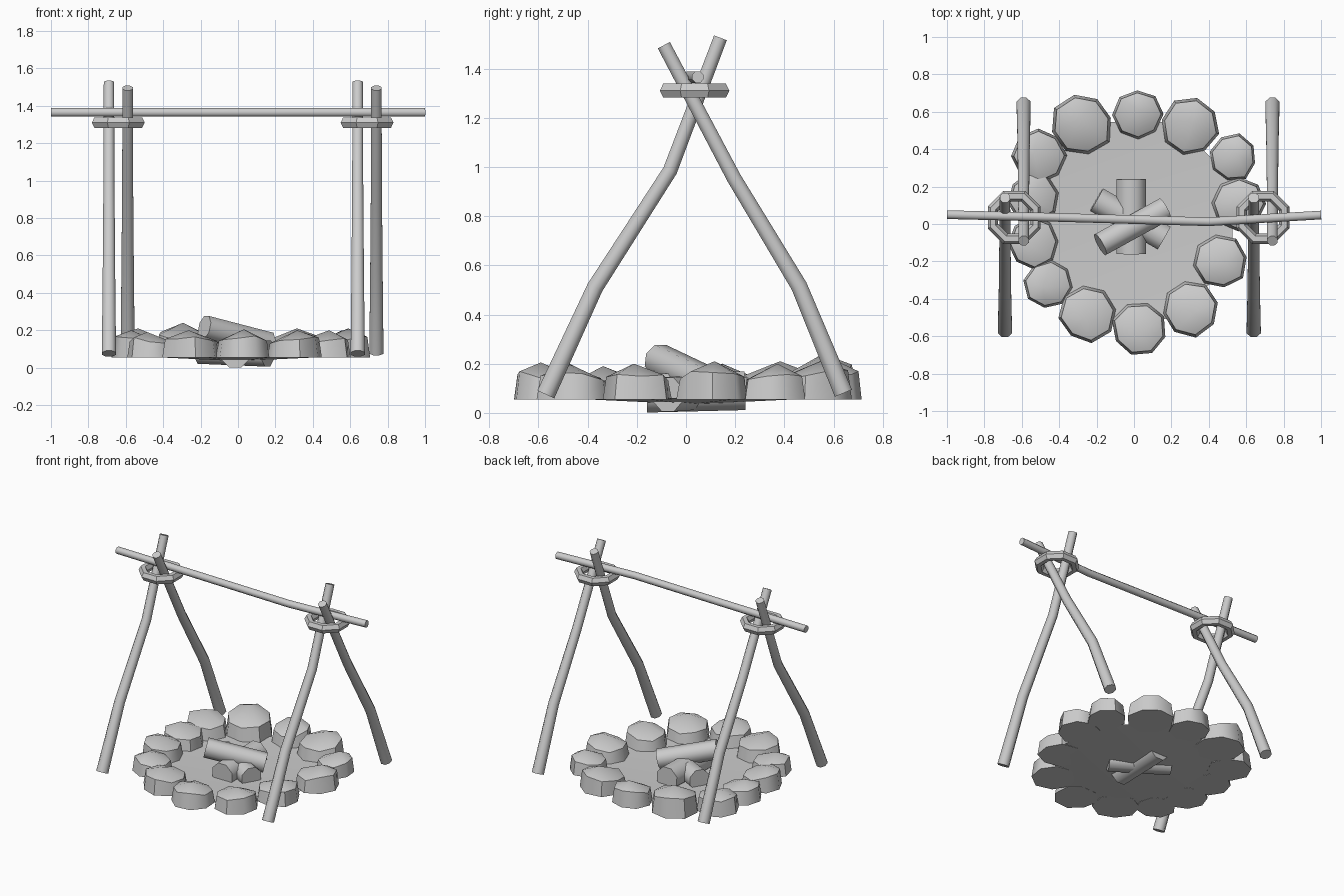
import bpy, bmesh, math, random
from mathutils import Vector

if "Cube" in bpy.data.objects:
    bpy.data.objects.remove(bpy.data.objects["Cube"])

random.seed(4)


def finish(name, bm, angle=40):
    bmesh.ops.recalc_face_normals(bm, faces=bm.faces)
    me = bpy.data.meshes.new(name)
    bm.to_mesh(me)
    bm.free()
    ob = bpy.data.objects.new(name, me)
    bpy.context.collection.objects.link(ob)
    bpy.ops.object.select_all(action='DESELECT')
    ob.select_set(True)
    bpy.context.view_layer.objects.active = ob
    bpy.ops.object.shade_smooth_by_angle(angle=math.radians(angle))
    return ob


def stick(name, points, radii, sides=8):
    """Capped tube following a path, one radius per point."""
    bm = bmesh.new()
    pts = [Vector(p) for p in points]
    rings = []
    for i, p in enumerate(pts):
        d = (pts[min(i + 1, len(pts) - 1)] - pts[max(i - 1, 0)]).normalized()
        ref = Vector((0, 0, 1)) if abs(d.z) < 0.6 else Vector((1, 0, 0))
        u = d.cross(ref).normalized()
        v = u.cross(d)
        rings.append([bm.verts.new(p + radii[i] * (math.cos(a) * u + math.sin(a) * v))
                      for a in (2 * math.pi * (k + 0.5) / sides for k in range(sides))])
    for a, b in zip(rings, rings[1:]):
        for k in range(sides):
            n = (k + 1) % sides
            bm.faces.new((a[k], a[n], b[n], b[k]))
    bm.faces.new(rings[0])
    bm.faces.new(rings[-1])
    return finish(name, bm, 50)


def rope_ring(name, centre, major, minor, seg=8, sides=6):
    bm = bmesh.new()
    c = Vector(centre)
    rings = []
    for i in range(seg):
        a = 2 * math.pi * (i + 0.5) / seg
        out = Vector((math.cos(a), math.sin(a), 0))
        rings.append([bm.verts.new(c + out * (major + minor * math.cos(t))
                                   + Vector((0, 0, minor * 1.1 * math.sin(t))))
                      for t in (2 * math.pi * k / sides for k in range(sides))])
    for i in range(seg):
        a, b = rings[i], rings[(i + 1) % seg]
        for k in range(sides):
            n = (k + 1) % sides
            bm.faces.new((a[k], a[n], b[n], b[k]))
    return finish(name, bm, 30)


def stone(name, x, y, r, h):
    """Flat-bottomed rock with steep sides and an off-centre peak."""
    bm = bmesh.new()
    sides = 8
    turn = random.uniform(0, 1)
    low, high = [], []
    out = Vector((x, y, 0)).normalized()
    for k in range(sides):
        a = turn + 2 * math.pi * k / sides
        rr = r * random.uniform(0.96, 1.07)
        d = Vector((math.cos(a), math.sin(a), 0))
        base = Vector((x, y, 0.055))
        low.append(bm.verts.new(base + d * rr))
        lift = (h - 0.055) * (0.62 + 0.1 * d.dot(out)) + random.uniform(-0.01, 0.01)
        high.append(bm.verts.new(base + d * rr * 0.9 + Vector((0, 0, lift))))
    peak = bm.verts.new((x + out.x * 0.03, y + out.y * 0.03, h))
    bm.faces.new(low)
    for k in range(sides):
        n = (k + 1) % sides
        bm.faces.new((low[k], low[n], high[n], high[k]))
        bm.faces.new((high[k], high[n], peak))
    return finish(name, bm, 48)


# Crossed support poles and their rope ties, left and right
front_path = [(-0.57, 0.075), (-0.37, 0.51), (-0.065, 0.985), (0.14, 1.525)]
back_path = [(0.64, 0.08), (0.46, 0.515), (0.195, 0.955), (-0.09, 1.495)]
radii = [0.041, 0.036, 0.032, 0.03]
for side, off in (("left", 0), ("right", 1.33)):
    stick(side + "_front_pole", [(-0.69 + off, y, z) for y, z in front_path], radii)
    stick(side + "_back_pole", [(-0.59 + off, y, z) for y, z in back_path], radii)
    rope_ring(side + "_rope_tie", (-0.64 + off, 0.035, 1.31), 0.123, 0.03)

# Crossbar resting in the forks
stick("crossbar", [(-1, 0.05, 1.365), (-0.4, 0.035, 1.365), (0.4, 0.012, 1.365),
                   (1, 0.048, 1.365)], [0.025] * 4)

# Ring of stones: x, y, radius, top height
stones = [(-0.28, 0.53, 0.165, 0.24), (0.02, 0.585, 0.13, 0.21), (0.30, 0.52, 0.155, 0.21),
          (0.53, 0.355, 0.125, 0.20), (0.56, 0.11, 0.14, 0.21), (0.46, -0.2, 0.145, 0.2),
          (0.30, -0.45, 0.15, 0.2), (0.03, -0.56, 0.148, 0.205), (-0.25, -0.48, 0.15, 0.2),
          (-0.46, -0.32, 0.125, 0.19), (-0.54, -0.10, 0.138, 0.2), (-0.54, 0.14, 0.135, 0.2),
          (-0.51, 0.365, 0.145, 0.21)]
for i, s in enumerate(stones):
    stone("stone_%02d" % (i + 1), *s)

# Shallow ash bed inside the ring
bm = bmesh.new()
mid = bm.verts.new((0, 0.02, 0.035))
rim = [bm.verts.new((0.57 * math.cos(a), 0.02 + 0.57 * math.sin(a), 0.06))
       for a in (2 * math.pi * (k + 0.5) / 8 for k in range(8))]
for k in range(8):
    bm.faces.new((mid, rim[k], rim[(k + 1) % 8]))
finish("ash_bed", bm)

# Stacked firewood
stick("log_straight", [(-0.015, -0.16, 0.08), (-0.015, 0.24, 0.09)], [0.085] * 2)
stick("log_diagonal", [(-0.2, 0.13, 0.09), (0.16, -0.075, 0.075)], [0.075] * 2)
stick("log_top", [(-0.18, -0.11, 0.215), (0.165, 0.08, 0.125)], [0.068] * 2)
